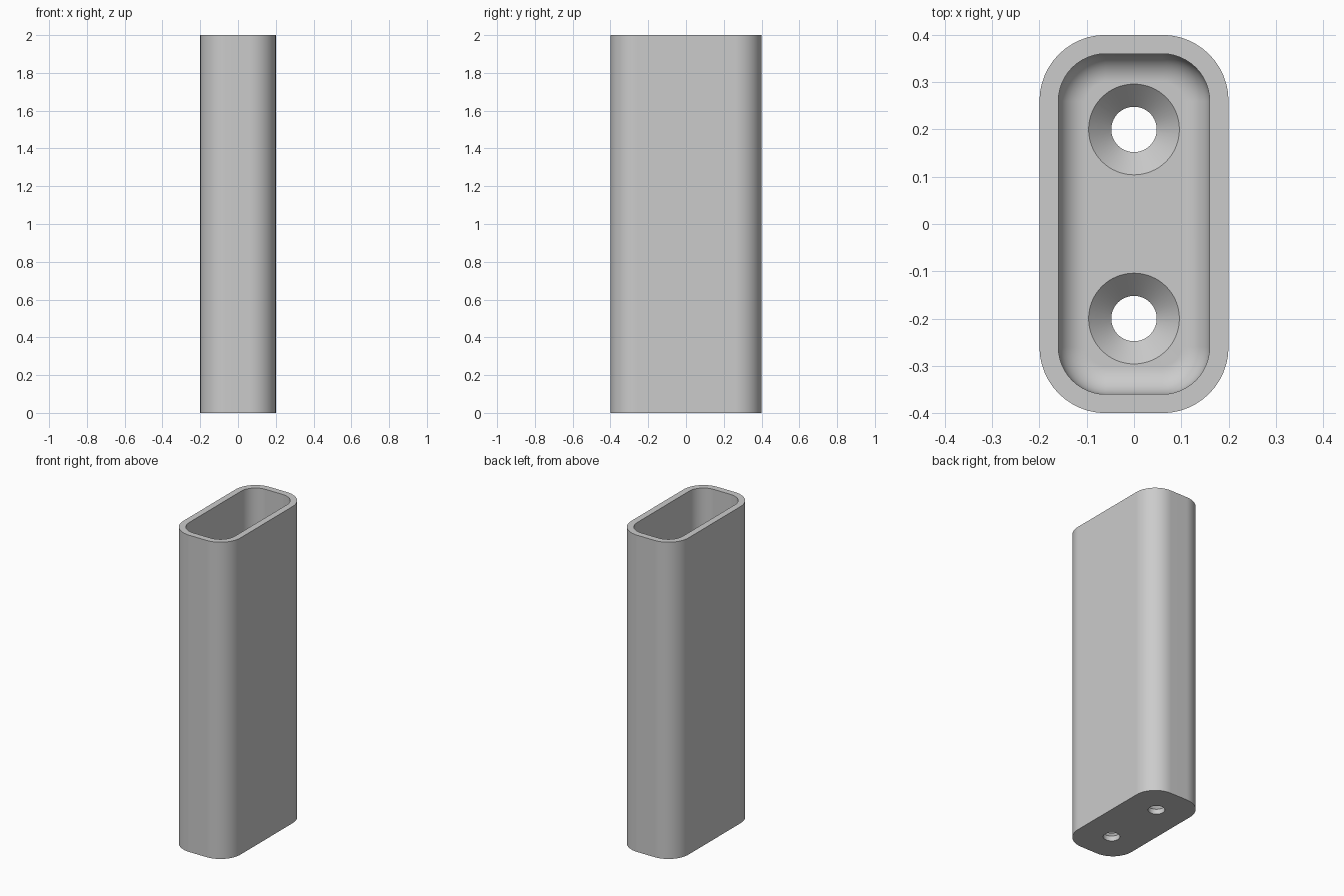
import bpy, bmesh
from math import sin, cos, pi, radians

cube = bpy.data.objects.get("Cube")
if cube:
    bpy.data.objects.remove(cube, do_unlink=True)

HALF_X, HALF_Y, HEIGHT = 0.2, 0.4, 2.0
CORNER, WALL, FLOOR, FILLET = 0.14, 0.04, 0.08, 0.06
HOLE_R, SINK_R, HOLE_Y, STRAIGHT = 0.048, 0.096, 0.2, 0.032
CORNER_STEPS, FILLET_STEPS, HOLE_SIDES = 12, 8, 64


def ring_points(inset, z):
    """Rounded rectangle, offset inwards from the outer outline."""
    r = CORNER - inset
    cx, cy = HALF_X - CORNER, HALF_Y - CORNER
    points = []
    for i, (sx, sy) in enumerate([(1, 1), (-1, 1), (-1, -1), (1, -1)]):
        for k in range(CORNER_STEPS + 1):
            a = (i + k / CORNER_STEPS) * pi / 2
            points.append((sx * cx + r * cos(a), sy * cy + r * sin(a), z))
    return points


def circle_points(r, y, z):
    angles = [2 * pi * k / HOLE_SIDES for k in range(HOLE_SIDES)]
    return [(r * cos(a), y + r * sin(a), z) for a in angles]


def loft(bm, rings):
    """Bridge successive rings and cap both ends."""
    loops = [[bm.verts.new(p) for p in ring] for ring in rings]
    n = len(loops[0])
    for a, b in zip(loops, loops[1:]):
        for i in range(n):
            j = (i + 1) % n
            bm.faces.new((a[i], a[j], b[j], b[i]))
    bm.faces.new(loops[0][::-1])
    bm.faces.new(loops[-1])


def make_object(name, bm):
    bmesh.ops.recalc_face_normals(bm, faces=bm.faces)
    mesh = bpy.data.meshes.new(name)
    bm.to_mesh(mesh)
    bm.free()
    obj = bpy.data.objects.new(name, mesh)
    bpy.context.collection.objects.link(obj)
    return obj


grey = bpy.data.materials.new("light_grey")
grey.use_nodes = True
colour = (0.6, 0.6, 0.6, 1)
grey.diffuse_color = colour
grey.node_tree.nodes["Principled BSDF"].inputs["Base Color"].default_value = colour

# Open-topped sleeve: outer wall, rim, inner wall, filleted floor
rings = [ring_points(0, 0), ring_points(0, HEIGHT), ring_points(WALL, HEIGHT)]
for k in range(FILLET_STEPS + 1):
    a = k / FILLET_STEPS * pi / 2
    rings.append(ring_points(WALL + FILLET * (1 - cos(a)),
                             FLOOR + FILLET * (1 - sin(a))))
bm = bmesh.new()
loft(bm, rings)
sleeve = make_object("sleeve", bm)
sleeve.data.materials.append(grey)

# Two countersunk screw holes through the floor
extra = 0.02
slope = (SINK_R - HOLE_R) / (FLOOR - STRAIGHT)
bm = bmesh.new()
for y in (-HOLE_Y, HOLE_Y):
    loft(bm, [circle_points(HOLE_R, y, -extra),
              circle_points(HOLE_R, y, STRAIGHT),
              circle_points(SINK_R + extra * slope, y, FLOOR + extra),
              ])
cutter = make_object("screw_hole_cutter", bm)
cutter.data.materials.append(grey)
cutter.hide_render = True

cut = sleeve.modifiers.new("screw_holes", 'BOOLEAN')
cut.operation = 'DIFFERENCE'
cut.solver = 'EXACT'
cut.object = cutter

bpy.ops.object.select_all(action='DESELECT')
sleeve.select_set(True)
bpy.context.view_layer.objects.active = sleeve
bpy.ops.object.modifier_apply(modifier=cut.name)
bpy.data.objects.remove(cutter, do_unlink=True)

# Smooth curves with crisp rims and flat walls
bpy.ops.object.shade_smooth_by_angle(angle=radians(30))
normals = sleeve.modifiers.new("flat_walls", 'WEIGHTED_NORMAL')
normals.keep_sharp = True
